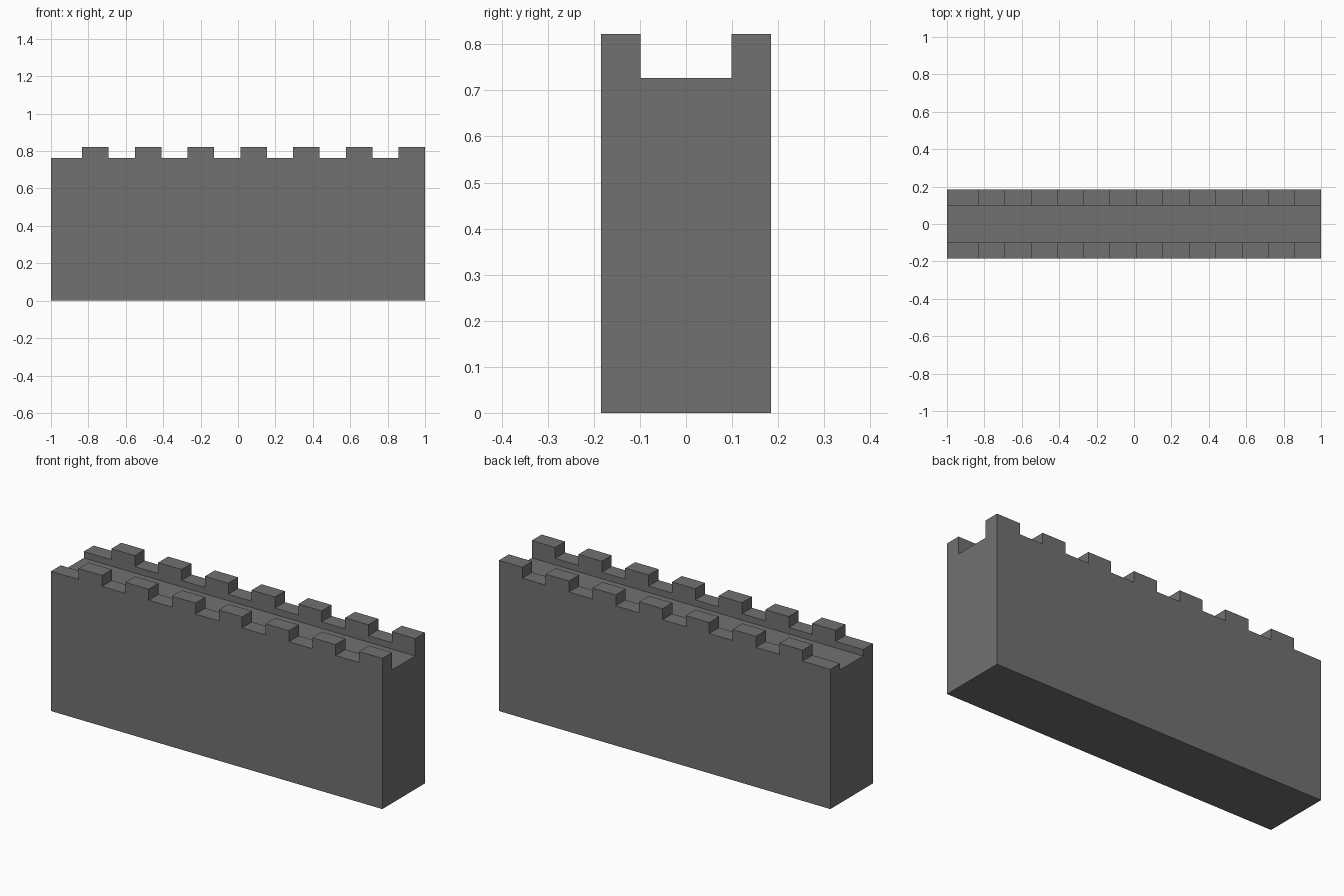
import bpy, bmesh

if "Cube" in bpy.data.objects:
    bpy.data.objects.remove(bpy.data.objects["Cube"])

LENGTH, HALF_DEPTH = 2.0, 0.184
TOP, PARAPET, WALK = 0.822, 0.762, 0.727
PITCH, MERLON, COUNT = 0.282, 0.141, 7
HALF_WALK = 0.099


def extrude_profile(name, points, y0, y1):
    """Solid from an x-z outline, extruded along y."""
    bm = bmesh.new()
    face = bm.faces.new([bm.verts.new((x, y0, z)) for x, z in points])
    new = bmesh.ops.extrude_face_region(bm, geom=[face])["geom"]
    verts = [g for g in new if isinstance(g, bmesh.types.BMVert)]
    bmesh.ops.translate(bm, verts=verts, vec=(0, y1 - y0, 0))
    bmesh.ops.recalc_face_normals(bm, faces=bm.faces[:])
    mesh = bpy.data.meshes.new(name)
    bm.to_mesh(mesh)
    bm.free()
    obj = bpy.data.objects.new(name, mesh)
    bpy.context.collection.objects.link(obj)
    return obj


# Dark grey stone
stone = bpy.data.materials.new("dark_stone")
stone.diffuse_color = (0.166, 0.166, 0.166, 1)
stone.use_nodes = True
stone.node_tree.nodes["Principled BSDF"].inputs["Base Color"].default_value = stone.diffuse_color

# Battlement outline: merlons counted back from the right end
half = LENGTH / 2
outline = [(-half, 0), (half, 0)]
for i in range(COUNT):
    right = half - i * PITCH
    left = right - MERLON
    if i:
        outline.append((right, PARAPET))
    outline += [(right, TOP), (left, TOP), (left, PARAPET)]
outline.append((-half, PARAPET))
wall = extrude_profile("castle_wall", outline, -HALF_DEPTH, HALF_DEPTH)
wall.data.materials.append(stone)

# Walkway channel, open at both ends
channel = [(-1.2, WALK), (1.2, WALK), (1.2, 1.0), (-1.2, 1.0)]
cutter = extrude_profile("walkway_cutter", channel, -HALF_WALK, HALF_WALK)
cutter.data.materials.append(stone)
cutter.hide_render = True

cut = wall.modifiers.new("walkway", "BOOLEAN")
cut.operation = "DIFFERENCE"
cut.solver = "EXACT"
cut.object = cutter
bpy.context.view_layer.objects.active = wall
bpy.ops.object.modifier_apply(modifier=cut.name)
bpy.data.objects.remove(cutter)
